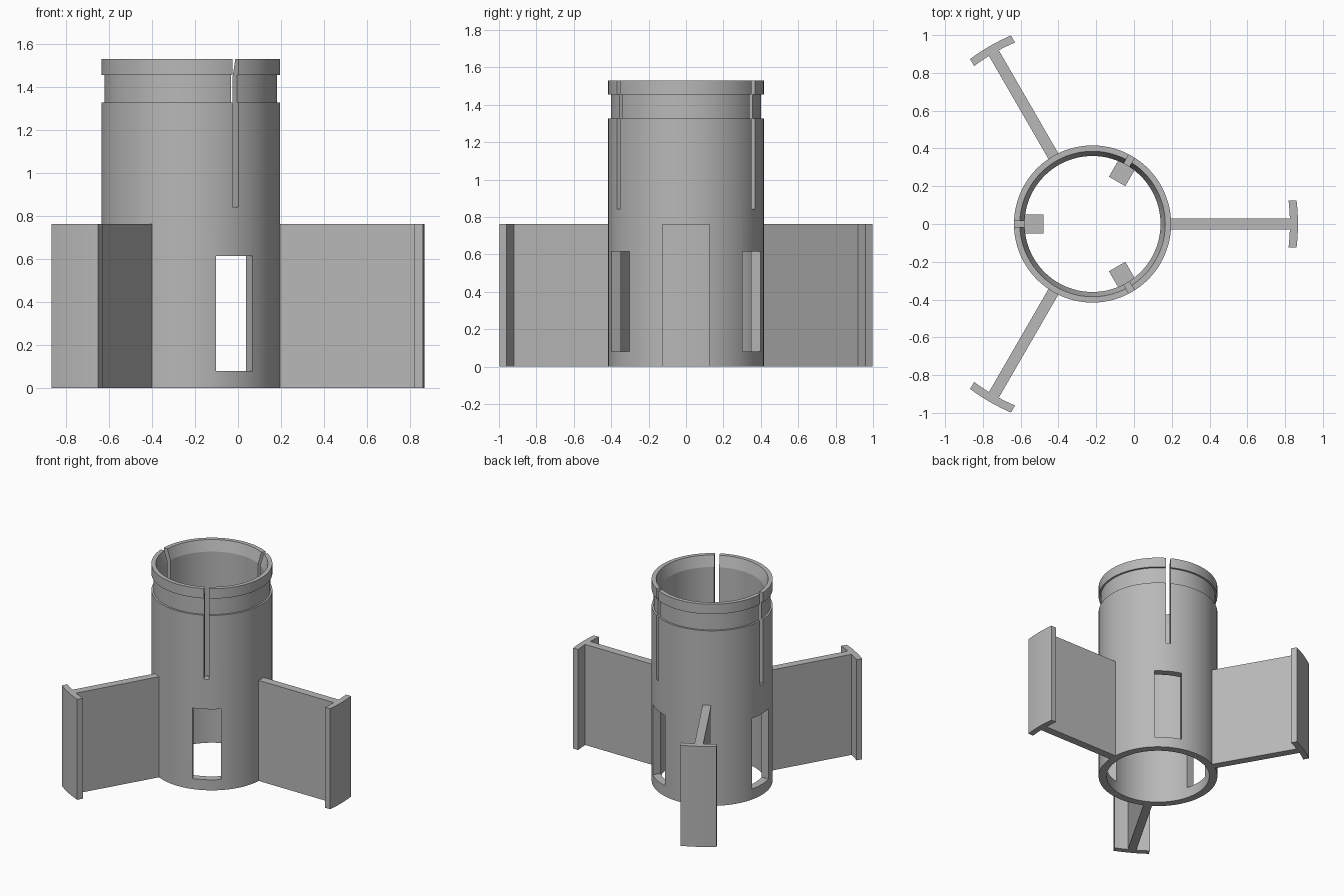
import bpy, bmesh, math
from mathutils import Matrix, Vector

old = bpy.data.objects.get("Cube")
if old:
    bpy.data.objects.remove(old, do_unlink=True)

CENTRE = Matrix.Translation((-0.2195, 0, 0))   # tube axis
OUTER, INNER, TOP = 0.416, 0.36, 1.53

grey = bpy.data.materials.new("plain grey")
grey.use_nodes = True
colour = (0.48, 0.48, 0.48, 1)
grey.diffuse_color = colour
grey.node_tree.nodes["Principled BSDF"].inputs["Base Color"].default_value = colour


def turn(degrees):
    return CENTRE @ Matrix.Rotation(math.radians(degrees), 4, 'Z')


def finish(bm, name):
    bmesh.ops.recalc_face_normals(bm, faces=bm.faces)
    mesh = bpy.data.meshes.new(name)
    bm.to_mesh(mesh)
    bm.free()
    mesh.materials.append(grey)
    obj = bpy.data.objects.new(name, mesh)
    bpy.context.collection.objects.link(obj)
    return obj


def add_box(bm, r0, r1, half, z0, z1, matrix):
    """Box reaching from radius r0 to r1 along the turned x axis."""
    size = Matrix.Diagonal((r1 - r0, 2 * half, z1 - z0, 1))
    place = Matrix.Translation(((r0 + r1) / 2, 0, (z0 + z1) / 2))
    bmesh.ops.create_cube(bm, size=1, matrix=matrix @ place @ size)


def activate(obj):
    bpy.ops.object.select_all(action='DESELECT')
    obj.select_set(True)
    bpy.context.view_layer.objects.active = obj


def smooth(obj):
    activate(obj)
    bpy.ops.object.shade_smooth_by_angle(angle=math.radians(15))


# Tube: revolved wall with a snap groove, lip and chamfered mouth
profile = [(INNER, 0), (OUTER, 0), (OUTER, 1.328), (0.402, 1.328),
           (0.402, 1.455), (OUTER, 1.455), (OUTER, TOP),
           (0.385, TOP), (INNER, 1.45)]
STEPS = 96
bm = bmesh.new()
rings = []
for i in range(STEPS):
    m = turn(360 * (i + 0.5) / STEPS)
    rings.append([bm.verts.new(m @ Vector((r, 0, z))) for r, z in profile])
for i in range(STEPS):
    a, b = rings[i], rings[(i + 1) % STEPS]
    for j in range(len(profile)):
        k = (j + 1) % len(profile)
        bm.faces.new((a[j], b[j], b[k], a[k]))
tube = finish(bm, "tube")

# Windows and narrow slots, three of each, cut through the wall
bm = bmesh.new()
for angle in (60, 180, 300):
    add_box(bm, 0.25, 0.5, 0.097, 0.08, 0.615, turn(angle))
    add_box(bm, 0.25, 0.5, 0.017, 0.842, TOP + 0.1, turn(angle))
cutter = finish(bm, "opening_cutter")
cutter.hide_render = True
activate(tube)
cut = tube.modifiers.new("openings", 'BOOLEAN')
cut.operation = 'DIFFERENCE'
cut.solver = 'EXACT'
cut.object = cutter
bpy.ops.object.modifier_apply(modifier=cut.name)
bpy.data.objects.remove(cutter, do_unlink=True)
smooth(tube)

# Inner tabs between each window and slot
for n, angle in enumerate((60, 180, 300)):
    bm = bmesh.new()
    add_box(bm, 0.26, 0.37, 0.05, 0.70, 0.80, turn(angle))
    finish(bm, f"inner_tab_{n + 1}")

# Fins with curved end plates
FIN_TOP, HALF, R_IN, R_OUT = 0.763, 0.125, 1.045, 1.0875
for n, angle in enumerate((0, 120, 240)):
    m = turn(angle)
    bm = bmesh.new()
    add_box(bm, 0.405, 1.05, 0.03, 0, FIN_TOP, m)
    finish(bm, f"fin_{n + 1}")

    bm = bmesh.new()
    ys = [HALF * (i / 5 - 1) for i in range(11)]
    outline = [(math.sqrt(R_OUT ** 2 - y * y), y) for y in ys]
    outline += [(math.sqrt(R_IN ** 2 - y * y), y) for y in reversed(ys)]
    base = bm.faces.new([bm.verts.new(m @ Vector((x, y, 0))) for x, y in outline])
    up = bmesh.ops.extrude_face_region(bm, geom=[base])["geom"]
    bmesh.ops.translate(bm, vec=(0, 0, FIN_TOP),
                        verts=[v for v in up if isinstance(v, bmesh.types.BMVert)])
    smooth(finish(bm, f"end_plate_{n + 1}"))
